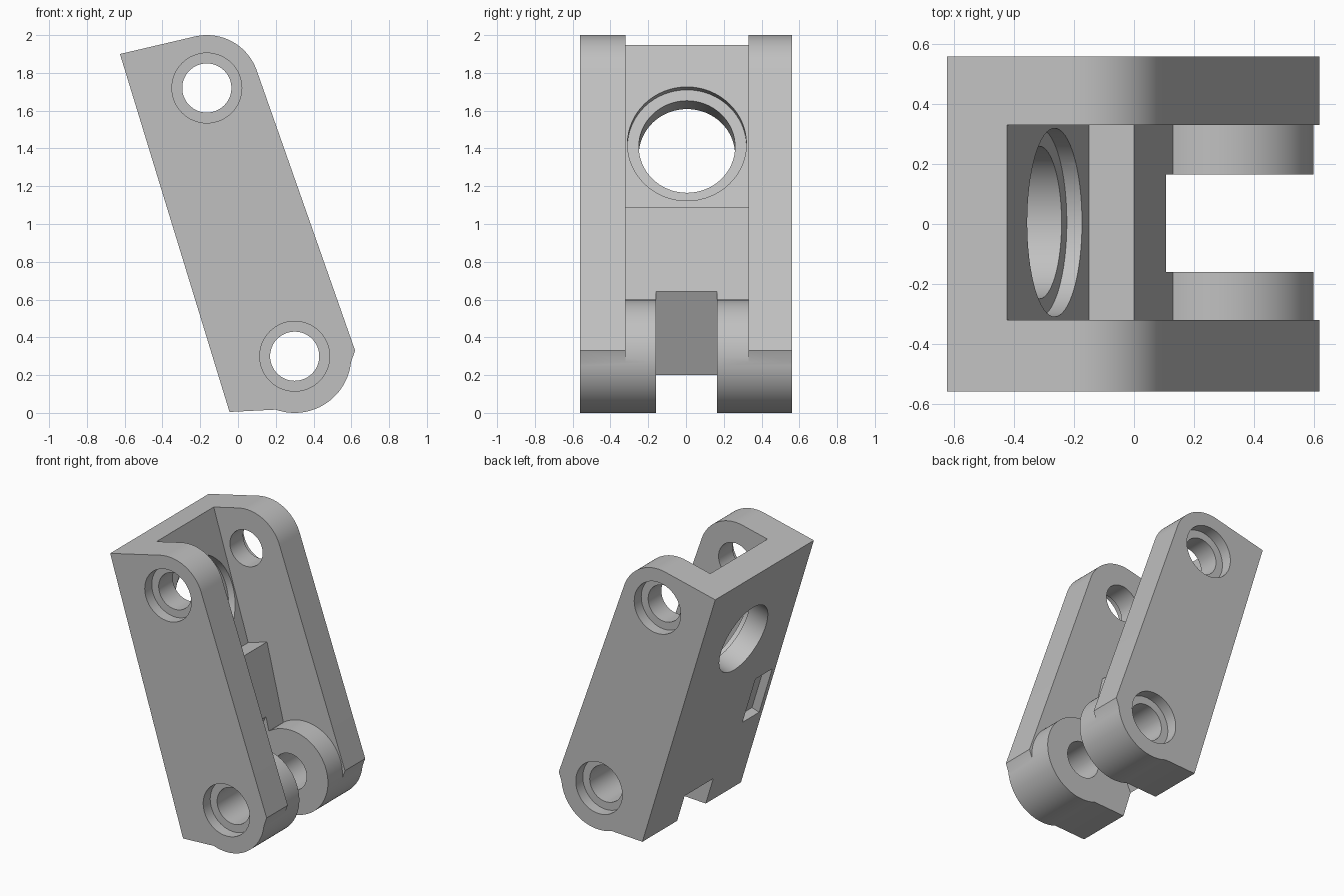
import bpy, bmesh, math
from mathutils import Vector, Matrix

if "Cube" in bpy.data.objects:
    bpy.data.objects.remove(bpy.data.objects["Cube"], do_unlink=True)

grey = bpy.data.materials.new("plain grey")
grey.use_nodes = True
grey.diffuse_color = (0.53, 0.53, 0.53, 1)
grey.node_tree.nodes["Principled BSDF"].inputs["Base Color"].default_value = (0.53, 0.53, 0.53, 1)

TOP_PIVOT = (-0.165, 1.72)
LOW_PIVOT = (0.30, 0.30)
WALL_TOP = Vector((-0.625, 0, 1.90))
DOWN = (Vector((-0.045, 0, 0.005)) - WALL_TOP).normalized()   # along the back wall
INWARD = Vector((-DOWN.z, 0, DOWN.x))                          # through the back wall


def arc(centre, radius, start, end, steps=28):
    angles = [math.radians(start + (end - start) * i / steps) for i in range(steps + 1)]
    return [(centre[0] + radius * math.cos(a), centre[1] + radius * math.sin(a)) for a in angles]


def add_object(name, bm):
    bmesh.ops.recalc_face_normals(bm, faces=bm.faces)
    mesh = bpy.data.meshes.new(name)
    bm.to_mesh(mesh)
    bm.free()
    mesh.materials.append(grey)
    obj = bpy.data.objects.new(name, mesh)
    bpy.context.collection.objects.link(obj)
    return obj


def extrude(name, outline, y0, y1):
    bm = bmesh.new()
    face = bm.faces.new([bm.verts.new((x, y0, z)) for x, z in outline])
    moved = bmesh.ops.extrude_face_region(bm, geom=[face])["geom"]
    bmesh.ops.translate(bm, verts=[v for v in moved if isinstance(v, bmesh.types.BMVert)],
                        vec=(0, y1 - y0, 0))
    return add_object(name, bm)


def rod(name, start, end, radius):
    start, end = Vector(start), Vector(end)
    axis = end - start
    bm = bmesh.new()
    turn = axis.to_track_quat('Z', 'Y').to_matrix().to_4x4()
    bmesh.ops.create_cone(bm, cap_ends=True, segments=64, radius1=radius, radius2=radius,
                          depth=axis.length, matrix=Matrix.Translation((start + end) / 2) @ turn)
    return add_object(name, bm)


def cut(body, cutter):
    cutter.hide_render = True
    mod = body.modifiers.new("cut", 'BOOLEAN')
    mod.operation = 'DIFFERENCE'
    mod.solver = 'EXACT'
    mod.object = cutter
    bpy.context.view_layer.objects.active = body
    bpy.ops.object.modifier_apply(modifier=mod.name)
    bpy.data.objects.remove(cutter, do_unlink=True)


# Full-width link body from its side outline
outline = [(-0.625, 1.90)] + arc(TOP_PIVOT, 0.28, 103, 19.4) + [(0.62, 0.33)]
outline += arc(LOW_PIVOT, 0.30, -6, -109.5) + [(-0.045, 0.005)]
body = extrude("link_bracket", outline, -0.56, 0.56)

# Cavity between the arms, leaving back wall, thick lower block and round lugs
cavity = [(-0.46, 2.065), (1, 2.1), (1, 0.268)] + arc(LOW_PIVOT, 0.30, -6, 124.5)
cavity += [(0, 1.09), (-0.15, 1.045)]
cut(body, extrude("cavity_cutter", cavity, -0.32, 0.33))

# Slot between the lugs
slot = [(0.15, 0.734), (1, 0.734), (1, -0.2), (-0.296, -0.2)]
cut(body, extrude("slot_cutter", slot, -0.16, 0.165))

# Pivot holes with counterbores on both outer sides
for x, z in (TOP_PIVOT, LOW_PIVOT):
    cut(body, rod("pivot_cutter", (x, -1, z), (x, 1, z), 0.13))
    for side in (-1, 1):
        cut(body, rod("counterbore_cutter", (x, side * 0.48, z), (x, side * 0.8, z), 0.185))

# Round opening through the back wall, counterbored from the inside
middle = Vector((-0.264, 0.005, 1.425))
cut(body, rod("opening_cutter", middle - INWARD * 0.4, middle + INWARD * 0.2, 0.255))
cut(body, rod("rim_cutter", middle - INWARD * 0.055, middle + INWARD * 0.2, 0.315))

# Shallow pocket in the back of one arm
corners = [(1.035, -0.1), (1.39, -0.1), (1.39, 0.06), (1.035, 0.06)]
points = [WALL_TOP + DOWN * a + INWARD * b for a, b in corners]
cut(body, extrude("pocket_cutter", [(p.x, p.z) for p in points], -0.52, -0.33))

bpy.ops.object.select_all(action='DESELECT')
body.select_set(True)
bpy.context.view_layer.objects.active = body
bpy.ops.object.shade_smooth_by_angle(angle=math.radians(25))
